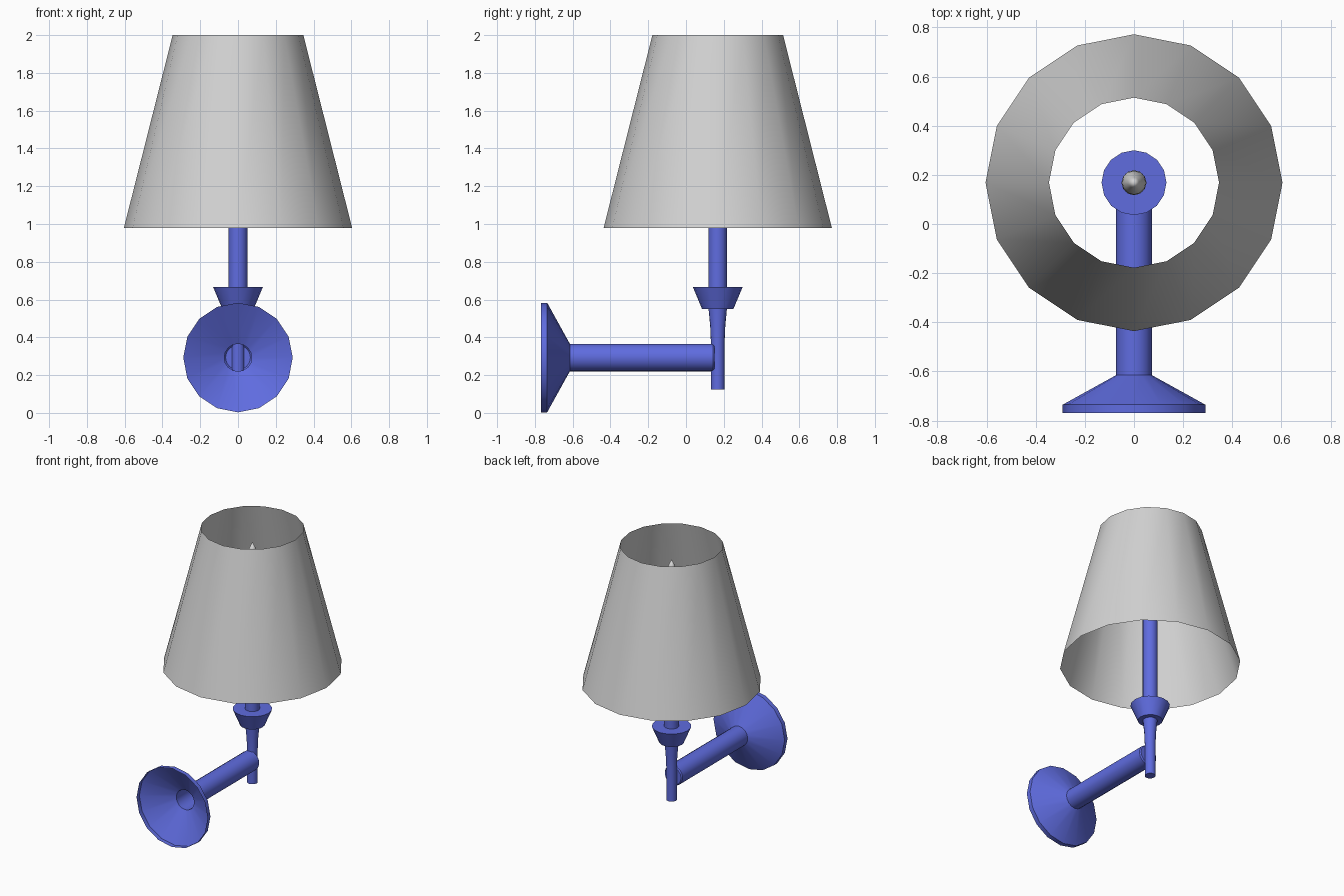
import bpy, bmesh, math
from mathutils import Matrix

cube = bpy.data.objects.get("Cube")
if cube:
    bpy.data.objects.remove(cube, do_unlink=True)


def make_material(name, colour):
    mat = bpy.data.materials.new(name)
    mat.use_nodes = True
    mat.diffuse_color = (*colour, 1)
    mat.node_tree.nodes["Principled BSDF"].inputs["Base Color"].default_value = (*colour, 1)
    return mat


blue = make_material("blue_metal", (0.115, 0.15, 0.74))
grey = make_material("light_grey", (0.65, 0.65, 0.65))

POST_Y = 0.168   # lamp axis
ARM_Z = 0.293    # arm axis
UPRIGHT = Matrix.Translation((0, POST_Y, 0))
ALONG_Y = Matrix.Translation((0, 0, ARM_Z)) @ Matrix.Rotation(-math.pi / 2, 4, 'X')


def lathe(name, profile, mat, place=UPRIGHT, sides=16, start_cap=False, end_cap=False):
    """Turn (radius, height) points into a shell around its own axis."""
    bm = bmesh.new()
    rings = []
    for r, h in profile:
        angles = [math.tau * i / sides for i in range(sides)]
        rings.append([bm.verts.new((r * math.cos(a), r * math.sin(a), h)) for a in angles])
    for low, high in zip(rings, rings[1:]):
        for i in range(sides):
            j = (i + 1) % sides
            bm.faces.new((low[i], low[j], high[j], high[i]))
    if start_cap:
        bm.faces.new(rings[0][::-1])
    if end_cap:
        bm.faces.new(rings[-1])
    bmesh.ops.remove_doubles(bm, verts=bm.verts, dist=1e-5)
    bm.transform(place)
    mesh = bpy.data.meshes.new(name)
    bm.to_mesh(mesh)
    bm.free()
    mesh.materials.append(mat)
    obj = bpy.data.objects.new(name, mesh)
    bpy.context.collection.objects.link(obj)
    bpy.ops.object.select_all(action='DESELECT')
    obj.select_set(True)
    bpy.context.view_layer.objects.active = obj
    bpy.ops.object.shade_smooth_by_angle(angle=math.radians(30))
    return obj


# Hollow wall plate and the arm that opens into it
lathe("wall_plate", [(0.29, -0.768), (0.29, -0.735), (0.073, -0.615)], blue, ALONG_Y)
lathe("arm", [(0.073, -0.615), (0.073, 0.143), (0.066, 0.152)], blue, ALONG_Y, end_cap=True)

# Upright stem, flaring into the cup
lathe("stem", [(0.036, 0.125), (0.036, 0.37), (0.04, 0.46), (0.049, 0.555)],
      blue, start_cap=True)
lathe("cup", [(0.083, 0.55), (0.132, 0.667)], blue, start_cap=True, end_cap=True)

# Candle tube and pointed bulb
lathe("candle_tube", [(0.05, 0.66), (0.05, 1.62)], blue, end_cap=True)
lathe("bulb", [(0.036, 1.61), (0.047, 1.64), (0.051, 1.68), (0.048, 1.74),
               (0.038, 1.8), (0.022, 1.85), (0, 1.895)], grey, sides=12, start_cap=True)

# Open tapered shade
lathe("lamp_shade", [(0.604, 0.98), (0.346, 2.0)], grey)
